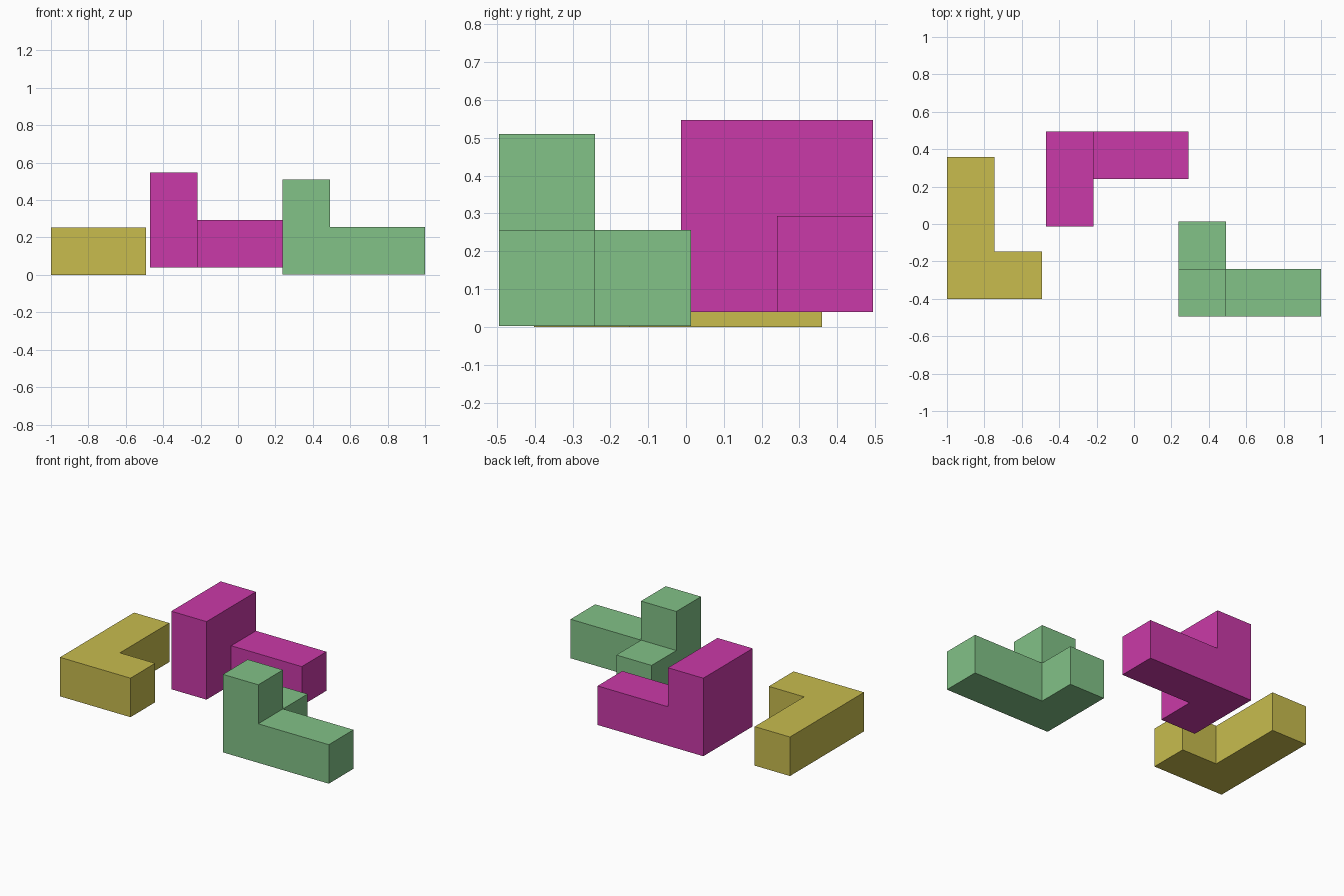
import bpy
import bmesh
from mathutils import Vector

default = bpy.data.objects.get("Cube")
if default:
    bpy.data.objects.remove(default, do_unlink=True)

UNIT = 0.2538  # edge length of one cube cell


def make_material(name, rgb):
    mat = bpy.data.materials.new(name)
    mat.use_nodes = True
    colour = (*rgb, 1.0)
    mat.diffuse_color = colour
    mat.node_tree.nodes["Principled BSDF"].inputs["Base Color"].default_value = colour
    return mat


def make_piece(name, origin, cells, mat):
    """Join unit cells into one clean solid, keeping only the outer faces."""
    bm = bmesh.new()
    for cell in cells:
        for axis in range(3):
            for sign in (-1, 1):
                step = [0, 0, 0]
                step[axis] = sign
                if tuple(c + s for c, s in zip(cell, step)) in cells:
                    continue
                normal = Vector(step)
                u = Vector((0, 0, 0))
                u[(axis + 1) % 3] = 1
                v = normal.cross(u)
                middle = Vector(cell) + Vector((0.5, 0.5, 0.5)) + normal / 2
                corners = [(-1, -1), (1, -1), (1, 1), (-1, 1)]
                bm.faces.new([
                    bm.verts.new(Vector(origin) + UNIT * (middle + (a * u + b * v) / 2))
                    for a, b in corners])
    bmesh.ops.remove_doubles(bm, verts=bm.verts, dist=0.001)
    bmesh.ops.dissolve_limit(bm, angle_limit=0.01, verts=bm.verts, edges=bm.edges)
    bmesh.ops.recalc_face_normals(bm, faces=bm.faces)
    mesh = bpy.data.meshes.new(name)
    bm.to_mesh(mesh)
    bm.free()
    mesh.materials.append(mat)
    obj = bpy.data.objects.new(name, mesh)
    bpy.context.collection.objects.link(obj)
    return obj


yellow = make_material("mustard yellow", (0.578, 0.503, 0.076))
magenta = make_material("magenta", (0.591, 0.042, 0.392))
green = make_material("soft green", (0.223, 0.539, 0.242))

# Flat L lying on the ground
make_piece("flat_l_block", (-1.0, -0.402, 0.0),
           {(0, 0, 0), (1, 0, 0), (0, 1, 0), (0, 2, 0)}, yellow)

# Square wall with a long arm at the back, slightly raised
make_piece("wall_and_arm_block", (-0.471, -0.013, 0.039),
           {(0, 0, 0), (0, 1, 0), (0, 0, 1), (0, 1, 1), (1, 1, 0), (2, 1, 0)}, magenta)

# Three-way corner with a tower, a long arm and a short foot
make_piece("corner_tower_block", (1.0 - 3 * UNIT, -0.495, 0.002),
           {(0, 0, 0), (1, 0, 0), (2, 0, 0), (0, 0, 1), (0, 1, 0)}, green)
